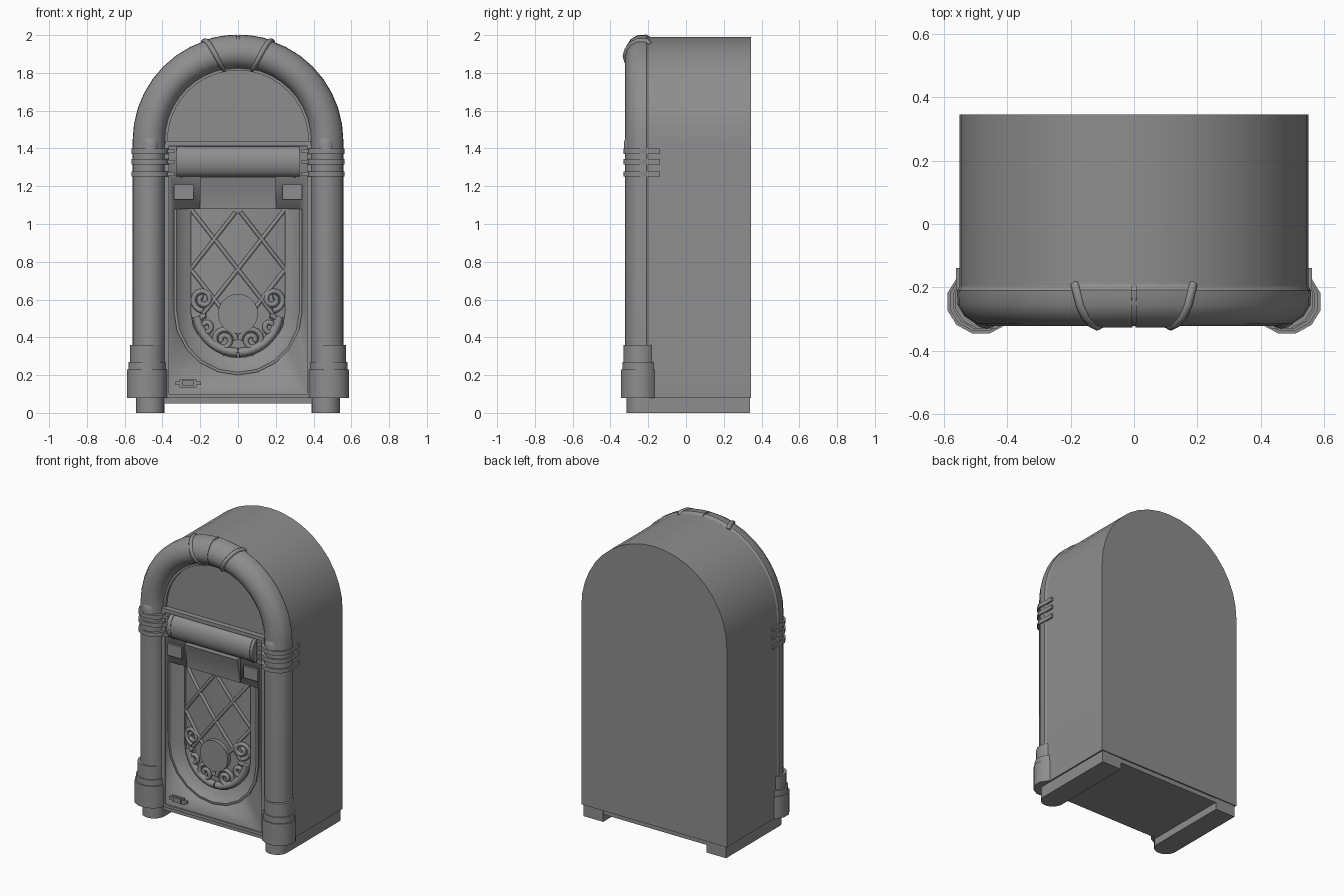
import bpy, bmesh
from math import sin, cos, pi, radians, sqrt

if "Cube" in bpy.data.objects:
    bpy.data.objects.remove(bpy.data.objects["Cube"], do_unlink=True)

GREY = (0.27, 0.27, 0.27, 1)
grey = bpy.data.materials.new("plain grey")
grey.use_nodes = True
grey.diffuse_color = GREY
grey.node_tree.nodes["Principled BSDF"].inputs["Base Color"].default_value = GREY

ARCH_Z = 1.44    # centre height of the big arch
BOWL_Z = 0.54    # centre height of the round grille bottom


def finish(ob, angle=35):
    bpy.ops.object.select_all(action="DESELECT")
    ob.select_set(True)
    bpy.context.view_layer.objects.active = ob
    if ob.type == "CURVE":
        bpy.ops.object.convert(target="MESH")
        ob = bpy.context.object
    ob.data.materials.clear()
    ob.data.materials.append(grey)
    bpy.ops.object.shade_smooth_by_angle(angle=radians(angle))
    return ob


def loft(name, rings, caps=True, angle=35):
    """Skin closed rings of points into a solid."""
    bm = bmesh.new()
    loops = [[bm.verts.new(p) for p in ring] for ring in rings]
    n = len(loops[0])
    for a, b in zip(loops, loops[1:]):
        for i in range(n):
            j = (i + 1) % n
            bm.faces.new((a[i], a[j], b[j], b[i]))
    if caps:
        bm.faces.new(loops[0])
        bm.faces.new(loops[-1])
    bmesh.ops.recalc_face_normals(bm, faces=bm.faces)
    me = bpy.data.meshes.new(name)
    bm.to_mesh(me)
    bm.free()
    ob = bpy.data.objects.new(name, me)
    bpy.context.collection.objects.link(ob)
    return finish(ob, angle)


def plate(name, outline, y0, y1):
    return loft(name, [[(x, y, z) for x, z in outline] for y in (y0, y1)])


def box(name, x0, x1, y0, y1, z0, z1):
    return plate(name, [(x0, z0), (x1, z0), (x1, z1), (x0, z1)], y0, y1)


def drum(name, cx, cy, rx, ry, z0, z1, n=12, angle=35):
    ring = [(cx + rx * cos(2 * pi * (i + .5) / n), cy + ry * sin(2 * pi * (i + .5) / n)) for i in range(n)]
    return loft(name, [[(x, y, z) for x, y in ring] for z in (z0, z1)], angle=angle)


def rod(name, pts, radius):
    cu = bpy.data.curves.new(name, "CURVE")
    cu.dimensions = "3D"
    cu.bevel_depth = radius
    cu.bevel_resolution = 2
    cu.use_fill_caps = True
    sp = cu.splines.new("POLY")
    sp.points.add(len(pts) - 1)
    for p, co in zip(sp.points, pts):
        p.co = (*co, 1)
    ob = bpy.data.objects.new(name, cu)
    bpy.context.collection.objects.link(ob)
    return finish(ob, 60)


def arch(r, foot, n=20):
    arc = [(r * cos(pi * i / n), ARCH_Z + r * sin(pi * i / n)) for i in range(n + 1)]
    return [(r, foot)] + arc + [(-r, foot)]


def bowl(r, top=1.08, n=10):
    arc = [(r * cos(pi * i / n), BOWL_Z - r * sin(pi * i / n)) for i in range(n + 1)]
    return [(r, top)] + arc + [(-r, top)]


def sweep(name, section, path):
    """Sweep a (radius, depth) section along an arch or bowl path."""
    columns = [[(x, y, z) for x, z in path(r)] for r, y in section]
    return loft(name, list(zip(*columns)))


# Cabinet
plate("cabinet", arch(0.55, 0.08), -0.2, 0.345)
box("cabinet_floor", -0.53, 0.53, -0.25, 0.335, 0.05, 0.085)

# Rounded tube running up both columns and over the top
tube = [(0.545, -0.19), (0.558, -0.21), (0.556, -0.255), (0.535, -0.29), (0.5, -0.313), (0.465, -0.322),
        (0.43, -0.312), (0.402, -0.288), (0.388, -0.255), (0.385, -0.19)]
sweep("arch_tube", tube, lambda r: arch(r, 0.08))

# Front panel with the round-bottomed opening, and the display plate above
panel = box("front_panel", -0.387, 0.387, -0.26, -0.19, 0.08, 1.41)
cutter = plate("opening_cutter", bowl(0.32), -0.5, -0.195)
cutter.hide_render = True
cut = panel.modifiers.new("opening", "BOOLEAN")
cut.operation = "DIFFERENCE"
cut.object = cutter
bpy.context.view_layer.objects.active = panel
bpy.ops.object.modifier_apply(modifier="opening")
bpy.data.objects.remove(cutter, do_unlink=True)
plate("display_plate", arch(0.387, 1.4), -0.235, -0.19)
sweep("display_rim", [(0.39, -0.2), (0.39, -0.25), (0.373, -0.25), (0.373, -0.2)], lambda r: arch(r, 1.42))
box("display_sill", -0.387, 0.387, -0.272, -0.2, 1.415, 1.44)
box("bottom_trim", -0.387, 0.387, -0.268, -0.2, 0.08, 0.1)
for s in (-1, 1):
    box("panel_edge", s * 0.365, s * 0.39, -0.268, -0.2, 0.1, 1.42)

# Grille frame, sloping in from the panel
frame = [(0.34, -0.2), (0.34, -0.27), (0.325, -0.272), (0.31, -0.255), (0.28, -0.236), (0.25, -0.222), (0.25, -0.2)]
sweep("grille_frame", frame, bowl)


def bulge(x):
    return -0.205 - 0.03 * (1 - (x / 0.25) ** 2)


# Bulging grille sheet
bm = bmesh.new()
cols = []
for i in range(17):
    x = -0.25 * cos(pi * i / 16)
    low = BOWL_Z - sqrt(max(0, 0.0625 - x * x))
    cols.append([bm.verts.new((x, bulge(x), z)) for z in (low, 1.08)])
for a, b in zip(cols, cols[1:]):
    bm.faces.new((a[0], b[0], b[1], a[1]))
mesh = bpy.data.meshes.new("grille")
bm.to_mesh(mesh)
bm.free()
grille = bpy.data.objects.new("grille", mesh)
bpy.context.collection.objects.link(grille)
finish(grille)

# Diamond lattice
for s in (-1, 1):
    for k in range(-2, 4):
        line = [(s * x, 0.76 + 0.32 * k + 1.28 * x) for x in [0.248 * i / 20 for i in range(-20, 21)]]
        line = [(x, bulge(x) - 0.004, z) for x, z in line if 0.5 < z < 1.08]
        if len(line) > 2:
            rod("lattice_bar", line, 0.011)


# Scrolls around the medallion
def scroll(cx, cz, r, start, turn, side):
    pts = []
    for i in range(25):
        t = i / 24
        a = start + turn * t * 2 * pi
        x, z = cx + r * (1 - 0.8 * t) * cos(a), cz + r * (1 - 0.8 * t) * sin(a)
        pts.append((side * x, bulge(x) - 0.008, z))
    rod("scroll", pts, 0.014)


for s in (-1, 1):
    scroll(0.075, 0.385, 0.065, pi, -1.6, s)
    scroll(0.185, 0.6, 0.06, -pi / 2, 1.5, s)
    scroll(0.17, 0.46, 0.055, pi / 2, -1.2, s)
    rim = [radians(8 + 9 * i) for i in range(10)]
    rod("leaf_rim", [(s * 0.22 * cos(a), bulge(0.2 * cos(a)) - 0.004, BOWL_Z - 0.22 * sin(a)) for a in rim], 0.024)
disc = [(0.105 * cos(pi * i / 16), 0.525 + 0.105 * sin(pi * i / 16)) for i in range(32)]
plate("medallion", disc, -0.262, -0.21)

# Title roll with collars, and the curved hood below it
def roll(name, x0, x1, rz, ry):
    ring = [(-0.255 + ry * cos(pi * i / 12), 1.33 + rz * sin(pi * i / 12)) for i in range(24)]
    loft(name, [[(x, y, z) for y, z in ring] for x in (x0, x1)])


roll("title_roll", -0.325, 0.325, 0.08, 0.052)
for s in (-1, 1):
    roll("roll_collar", s * 0.295, s * 0.305, 0.084, 0.056)
hood = [(-0.2, 1.25), (-0.3, 1.25), (-0.285, 1.2), (-0.274, 1.15), (-0.267, 1.11), (-0.264, 1.08), (-0.2, 1.08)]
loft("curved_hood", [[(x, y, z) for y, z in hood] for x in (-0.2, 0.2)])

for s in (-1, 1):
    # Selector buttons
    box("selector_button", s * 0.235, s * 0.34, -0.275, -0.2, 1.13, 1.21)
    # Stepped column base and foot rail
    drum("base_block", s * 0.482, -0.245, 0.11, 0.103, 0.08, 0.23)
    drum("base_step", s * 0.482, -0.243, 0.102, 0.097, 0.23, 0.27)
    drum("base_collar", s * 0.48, -0.242, 0.094, 0.091, 0.27, 0.36)
    box("foot_rail", s * 0.39, s * 0.54, -0.24, 0.338, 0, 0.08)
    drum("foot_front", s * 0.465, -0.24, 0.075, 0.075, 0, 0.08, n=20)
    # Three bands round each column
    for z in (1.265, 1.33, 1.385):
        drum("column_band", s * 0.465, -0.24, 0.103, 0.094, z - 0.014, z + 0.014)
        box("band_side", s * 0.53, s * 0.561, -0.25, -0.138, z - 0.014, z + 0.014)
        box("band_inner", s * 0.335, s * 0.4, -0.278, -0.21, z - 0.01, z + 0.01)
    # Domed finial above the bands
    rings = [(0.046, 1.39), (0.046, 1.43), (0.038, 1.452), (0.022, 1.466), (0.006, 1.47)]
    loft("finial", [[(s * 0.465 + r * cos(pi * i / 8), -0.29 + r * 0.85 * sin(pi * i / 8), z)
                     for i in range(16)] for r, z in rings], angle=50)

# Crown at the top: flaring plate between two ribs
def crown_point(i, t, grow):
    r, y = tube[i]
    r, y = 0.47 + (r - 0.47) * grow, -0.24 + (y + 0.24) * grow
    a = radians(20 - 10 * i / (len(tube) - 1)) * t
    return (r * sin(a), y, ARCH_Z + r * cos(a))


for s in (-1, 1):
    loft("crown_plate", [[crown_point(i, s * t, 1.05) for i in range(len(tube))] for t in (0.04, 0.35, 0.7, 1)])
    rod("crown_rib", [crown_point(i, s, 1.0) for i in range(len(tube))], 0.014)

# Coin return
box("coin_plate", -0.31, -0.22, -0.27, -0.25, 0.135, 0.178)
box("coin_bar", -0.33, -0.195, -0.275, -0.25, 0.147, 0.167)
box("coin_slot", -0.295, -0.235, -0.283, -0.25, 0.142, 0.172)
